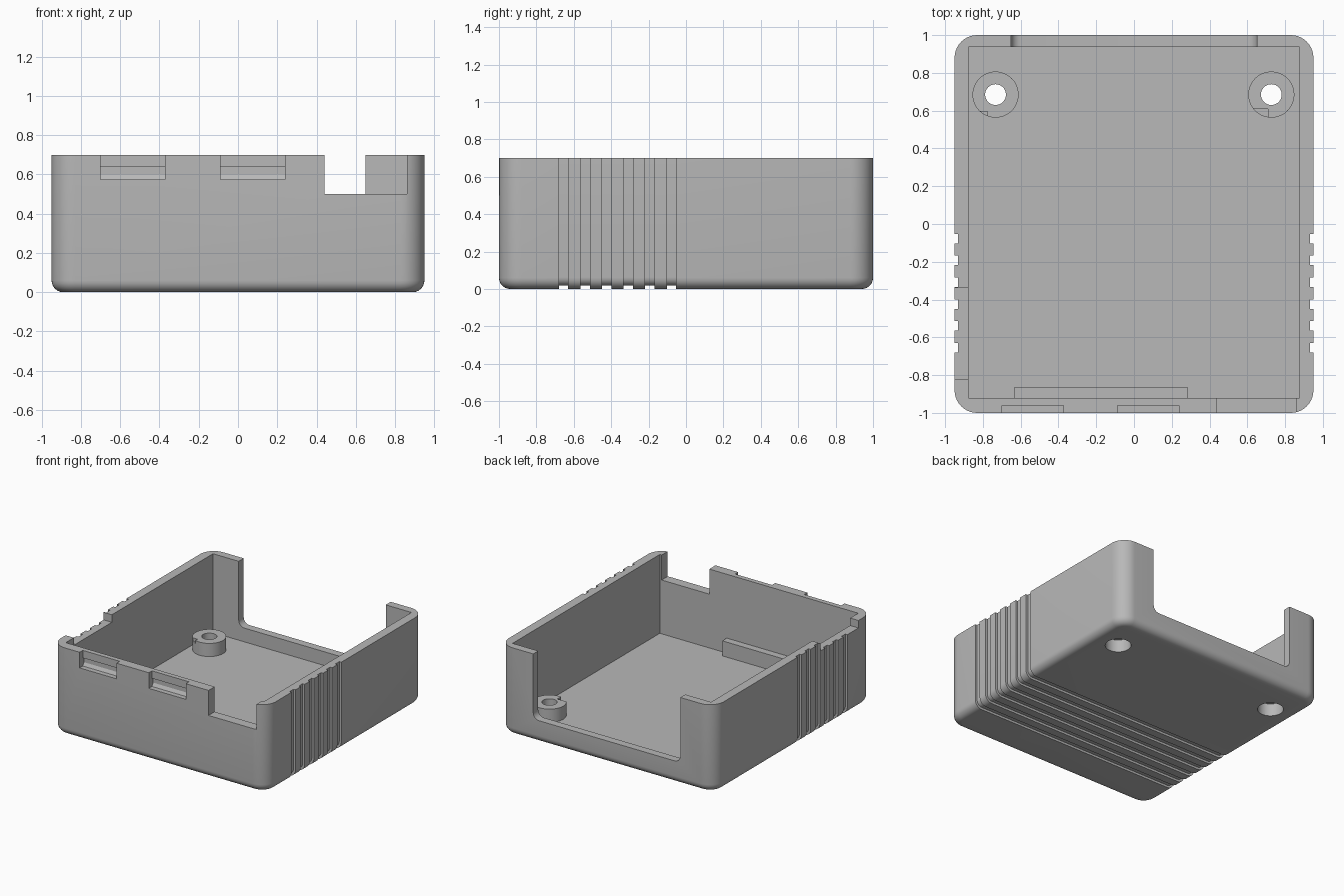
import bpy, bmesh, math
from mathutils import Matrix, Vector

cube = bpy.data.objects.get("Cube")
if cube:
    bpy.data.objects.remove(cube, do_unlink=True)

HX, HY, H = 0.95, 1.0, 0.7      # half width, half depth, height
FLOOR, TOP = 0.07, 0.9          # inner floor level, cutter overshoot

grey = bpy.data.materials.new("grey plastic")
grey.use_nodes = True
grey.diffuse_color = (0.48, 0.48, 0.48, 1)
grey.node_tree.nodes["Principled BSDF"].inputs["Base Color"].default_value = (0.48, 0.48, 0.48, 1)


def finish(name, bm):
    bmesh.ops.recalc_face_normals(bm, faces=bm.faces[:])
    mesh = bpy.data.meshes.new(name)
    bm.to_mesh(mesh)
    bm.free()
    mesh.materials.append(grey)
    ob = bpy.data.objects.new(name, mesh)
    bpy.context.collection.objects.link(ob)
    return ob


def box(name, x, y, z, bevel=None):
    bm = bmesh.new()
    bmesh.ops.create_cube(bm, size=1)
    for v in bm.verts:
        for i, (lo, hi) in enumerate((x, y, z)):
            v.co[i] = lo if v.co[i] < 0 else hi
    if bevel:
        bevel(bm)
    return finish(name, bm)


def cylinder(name, x, y, z0, z1, r):
    bm = bmesh.new()
    bmesh.ops.create_cone(bm, cap_ends=True, segments=48, radius1=r, radius2=r, depth=z1 - z0,
                          matrix=Matrix.Translation((x, y, (z0 + z1) / 2)))
    return finish(name, bm)


def prism(name, points, direction):
    bm = bmesh.new()
    face = bm.faces.new([bm.verts.new(p) for p in points])
    out = bmesh.ops.extrude_face_region(bm, geom=[face])["geom"]
    bmesh.ops.translate(bm, verts=[g for g in out if isinstance(g, bmesh.types.BMVert)],
                        vec=Vector(direction))
    return finish(name, bm)


def combine(target, tool, operation="DIFFERENCE"):
    mod = target.modifiers.new("cut", "BOOLEAN")
    mod.operation, mod.solver, mod.object = operation, "EXACT", tool
    bpy.context.view_layer.update()
    evaluated = target.evaluated_get(bpy.context.evaluated_depsgraph_get())
    mesh = bpy.data.meshes.new_from_object(evaluated)
    target.modifiers.clear()
    target.data = mesh
    bpy.data.objects.remove(tool, do_unlink=True)


def round_shell(bm):
    upright = [e for e in bm.edges if abs(e.verts[0].co.z - e.verts[1].co.z) > 0.1]
    bmesh.ops.bevel(bm, geom=upright, offset=0.12, segments=10, profile=0.5, affect="EDGES")
    under = [e for e in bm.edges if all(v.co.z < 0.001 for v in e.verts)]
    bmesh.ops.bevel(bm, geom=under, offset=0.06, segments=6, profile=0.5, affect="EDGES")


def round_sill(bm):
    low = [e for e in bm.edges if all(v.co.z < 0.5 for v in e.verts)
           and abs(e.verts[0].co.y - e.verts[1].co.y) > 0.1]
    bmesh.ops.bevel(bm, geom=low, offset=0.05, segments=6, profile=0.5, affect="EDGES")


# Hollow tray with rounded outside and square inside
shell = box("enclosure_shell", (-HX, HX), (-HY, HY), (0, H), round_shell)
combine(shell, box("cavity", (-0.877, 0.877), (-0.922, 0.937), (FLOOR, TOP)))

# Wide back opening, front notch and shallow right-hand notch
combine(shell, box("back_opening", (-0.65, 0.65), (0.9, 1.1), (0.18, TOP), round_sill))
combine(shell, box("front_notch", (0.44, 0.86), (-1.1, -0.9), (0.5, TOP)))
combine(shell, box("side_notch", (-1.1, -0.85), (-0.82, -0.34), (0.64, TOP)))

# Grip grooves wrapping both sides and the underside
depth, rad = 0.018, 0.045
arc = [math.pi / 2 * i / 6 for i in range(7)]
half = [(HX - depth - rad + rad * math.cos(a), depth + rad - rad * math.sin(a)) for a in arc]
inner = [(HX - depth, TOP)] + half
inner += [(-x, z) for x, z in reversed(inner)]
outer = [(-1.1, TOP), (-1.1, -0.1), (1.1, -0.1), (1.1, TOP)]
for i in range(6):
    y = -0.68 + 0.1155 * i
    combine(shell, prism("groove", [(px, y, pz) for px, pz in inner + outer], (0, 0.05, 0)))

# Snap-fit recesses on the front wall
snap = [(-1.1, TOP), (-0.96, TOP), (-0.96, 0.64), (-0.945, 0.64), (-0.945, 0.6),
        (-0.96, 0.575), (-1.1, 0.575)]
for x in (-0.7, -0.088):
    combine(shell, prism("snap_recess", [(x, y, z) for y, z in snap], (0.327, 0, 0)))

# Rib on the floor along the front wall
combine(shell, box("floor_rib", (-0.635, 0.285), (-0.94, -0.865), (0.05, 0.19)), "UNION")

# Screw posts with through holes, counterbores and a small nick
for x, nick_x, nick_y in ((-0.733, -0.775, 0.595), (0.727, 0.71, 0.61)):
    y = 0.685
    combine(shell, cylinder("screw_post", x, y, 0.05, 0.175, 0.122), "UNION")
    combine(shell, cylinder("screw_hole", x, y, -0.1, 0.5, 0.055))
    combine(shell, cylinder("counterbore", x, y, -0.1, 0.1, 0.095))
    combine(shell, box("nick", (x - 0.13, nick_x), (y - 0.13, nick_y), (0.15, 0.3)))

# Smooth the rounded surfaces, keep cut edges crisp
bpy.ops.object.select_all(action="DESELECT")
shell.select_set(True)
bpy.context.view_layer.objects.active = shell
bpy.ops.object.shade_smooth_by_angle(angle=math.radians(30))
